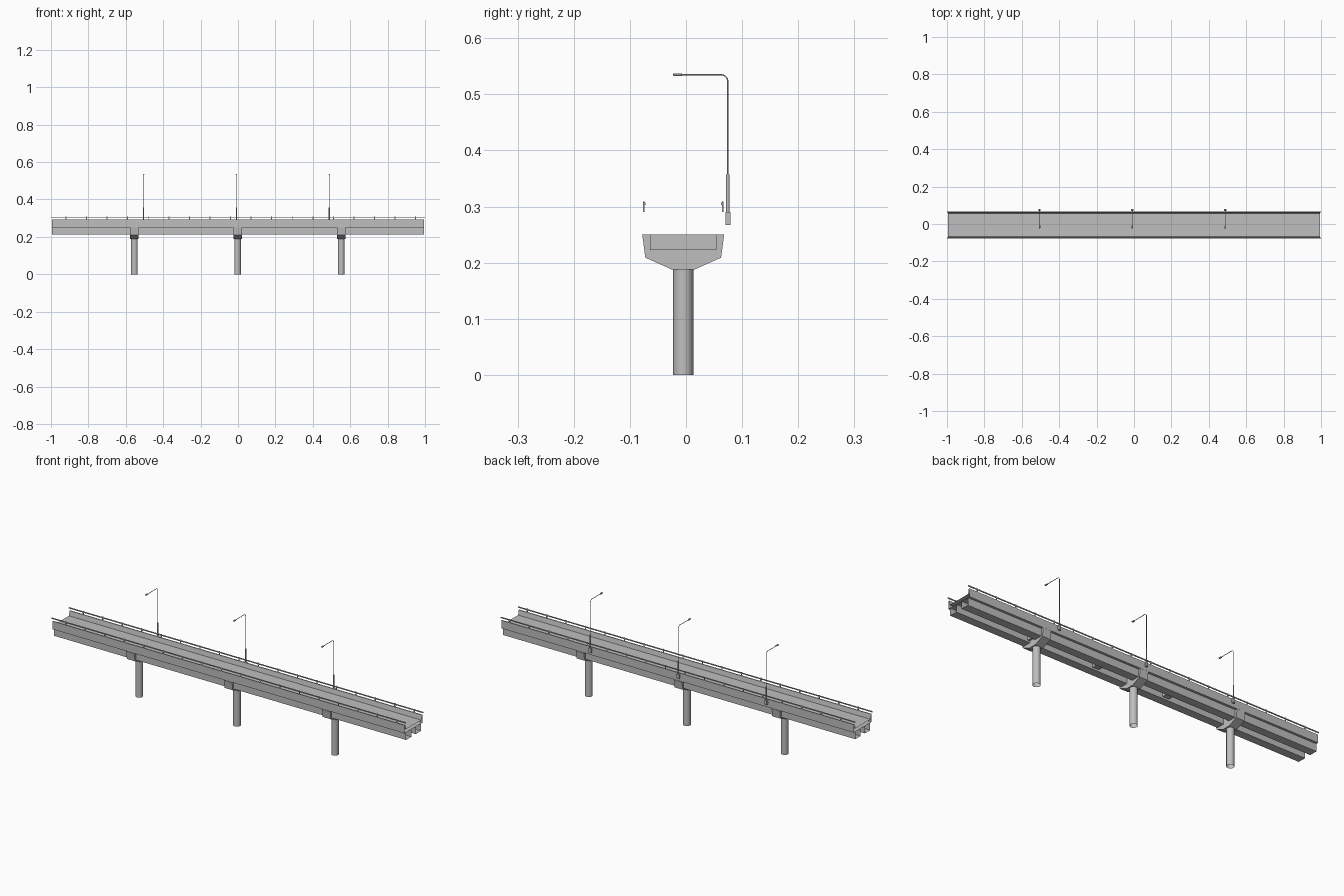
import bpy, bmesh, math
from mathutils import Matrix, Vector

old = bpy.data.objects.get("Cube")
if old:
    bpy.data.objects.remove(old)

MID = -0.005            # y of the deck centre line
PIERS = (-0.554, -0.002, 0.552)
LAMPS = (-0.505, -0.009, 0.488)

# One plain grey for everything
GREY = (0.52, 0.52, 0.52, 1)
concrete = bpy.data.materials.new("concrete grey")
concrete.use_nodes = True
concrete.diffuse_color = GREY
concrete.node_tree.nodes["Principled BSDF"].inputs["Base Color"].default_value = GREY


def finish(name, bm, smooth=False):
    bmesh.ops.recalc_face_normals(bm, faces=bm.faces)
    mesh = bpy.data.meshes.new(name)
    bm.to_mesh(mesh)
    bm.free()
    mesh.materials.append(concrete)
    ob = bpy.data.objects.new(name, mesh)
    bpy.context.collection.objects.link(ob)
    if smooth:
        bpy.ops.object.select_all(action="DESELECT")
        ob.select_set(True)
        bpy.context.view_layer.objects.active = ob
        bpy.ops.object.shade_smooth_by_angle(angle=math.radians(40))


def sweep(bm, profile, x0, x1, caps):
    """Extrude a closed (y, z) profile along x, with or without end faces."""
    rings = [[bm.verts.new((x, MID + y, z)) for y, z in profile] for x in (x0, x1)]
    n = len(profile)
    for i in range(n):
        j = (i + 1) % n
        bm.faces.new((rings[0][i], rings[0][j], rings[1][j], rings[1][i]))
    if caps:
        for ring in rings:
            bm.faces.new(ring)


def box(bm, centre, size):
    bmesh.ops.create_cube(bm, size=1, matrix=Matrix.Translation(centre) @ Matrix.Diagonal((*size, 1)))


def cylinder(bm, x, y, z0, z1, radius, sides, caps):
    bmesh.ops.create_cone(bm, cap_ends=caps, segments=sides, radius1=radius, radius2=radius,
                          depth=z1 - z0, matrix=Matrix.Translation((x, y, (z0 + z1) / 2)))


def mirrored(half):
    return half + [(-y, z) for y, z in reversed(half)]


# Deck: open-ended trough with parapets
bm = bmesh.new()
half = [(0.072, 0.251), (0.072, 0.292), (0.067, 0.292), (0.062, 0.268)]
sweep(bm, mirrored(half), -0.995, 0.995, caps=False)
finish("deck", bm)

# Twin open-ended girders under the deck
bm = bmesh.new()
for s in (-1, 1):
    girder = [(s * 0.060, 0.251), (s * 0.060, 0.213), (s * 0.018, 0.213), (s * 0.018, 0.251)]
    sweep(bm, girder, -0.995, 0.995, caps=False)
finish("girders", bm)

# Cross beams between the girders
bm = bmesh.new()
for x in (-0.57, -0.2, 0.2, 0.57):
    box(bm, (x, MID, 0.2365), (0.035, 0.119, 0.028))
finish("cross_beams", bm)

# Piers with flared caps on open-bottomed columns
cap = mirrored([(0.073, 0.25), (0.0675, 0.209), (0.0205, 0.188)])
for i, x in enumerate(PIERS, 1):
    bm = bmesh.new()
    sweep(bm, cap, x - 0.023, x + 0.023, caps=True)
    finish(f"pier_cap_{i}", bm)
    bm = bmesh.new()
    cylinder(bm, x, MID, 0, 0.19, 0.018, 16, caps=False)
    finish(f"pier_column_{i}", bm, smooth=True)

# Railings: a long bar on short posts above each parapet
for name, s in (("front_railing", -1), ("back_railing", 1)):
    bm = bmesh.new()
    y = MID + s * 0.0705
    box(bm, (0, y - s * 0.001, 0.305), (2, 0.004, 0.005))
    for k in range(18):
        box(bm, (-0.92 + k * 0.11, y, 0.3), (0.005, 0.003, 0.019))
    finish(name, bm)

# Street lamps on brackets behind the back parapet
POLE_Y, ARM_Z, BEND = 0.0745, 0.535, 0.012
for i, x in enumerate(LAMPS, 1):
    bm = bmesh.new()
    box(bm, (x, POLE_Y, 0.2785), (0.012, 0.009, 0.023))
    finish(f"lamp_bracket_{i}", bm)

    bm = bmesh.new()
    cylinder(bm, x, POLE_Y, 0.29, 0.357, 0.003, 10, caps=True)
    finish(f"lamp_lower_pole_{i}", bm, smooth=True)

    # Bent pole as a bevelled curve
    path = [Vector((x, POLE_Y, 0.35))]
    for k in range(6):
        a = k / 5 * math.pi / 2
        path.append(Vector((x, POLE_Y - BEND + BEND * math.cos(a), ARM_Z - BEND + BEND * math.sin(a))))
    path.append(Vector((x, -0.01, ARM_Z)))
    curve = bpy.data.curves.new(f"lamp_pole_{i}", "CURVE")
    curve.dimensions = "3D"
    curve.bevel_depth = 0.0014
    curve.bevel_resolution = 1
    curve.use_fill_caps = True
    spline = curve.splines.new("POLY")
    spline.points.add(len(path) - 1)
    for point, co in zip(spline.points, path):
        point.co = (*co, 1)
    curve.materials.append(concrete)
    bpy.context.collection.objects.link(bpy.data.objects.new(f"lamp_pole_{i}", curve))

    bm = bmesh.new()
    box(bm, (x, -0.015, ARM_Z), (0.008, 0.016, 0.005))
    bmesh.ops.bevel(bm, geom=bm.edges[:], offset=0.001, segments=1, affect="EDGES")
    finish(f"lamp_head_{i}", bm)
